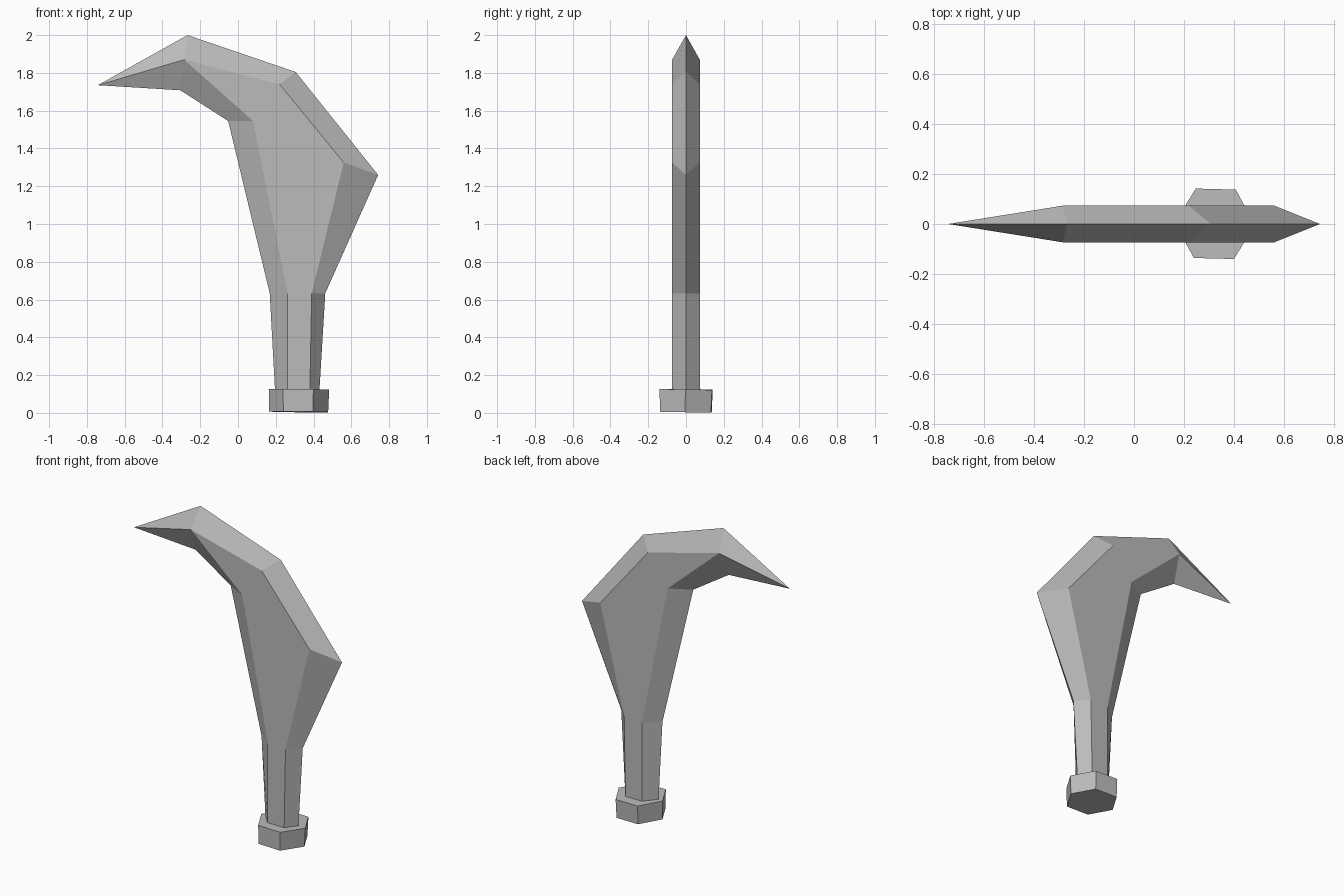
import bpy
import bmesh
import math

cube = bpy.data.objects.get("Cube")
if cube:
    bpy.data.objects.remove(cube, do_unlink=True)

steel = bpy.data.materials.new("grey steel")
steel.use_nodes = True
GREY = (0.5, 0.5, 0.5, 1)
steel.diffuse_color = GREY
steel.node_tree.nodes["Principled BSDF"].inputs["Base Color"].default_value = GREY

HALF = 0.073  # half thickness of the flat sides


def finish(bm, name):
    bmesh.ops.recalc_face_normals(bm, faces=bm.faces)
    mesh = bpy.data.meshes.new(name)
    bm.to_mesh(mesh)
    bm.free()
    mesh.materials.append(steel)
    obj = bpy.data.objects.new(name, mesh)
    bpy.context.collection.objects.link(obj)
    return obj


def bevelled_plate(name, rim, flat, strips):
    """Flat plate on both sides, joined to a sharp central rim by strips."""
    bm = bmesh.new()
    edge = {k: bm.verts.new((x, 0, z)) for k, (x, z) in rim.items()}
    for side in (-1, 1):
        verts = dict(edge)
        for k, (x, z) in flat.items():
            verts[k] = bm.verts.new((x, side * HALF, z))
        bm.faces.new([verts[k] for k in flat])
        for strip in strips:
            bm.faces.new([verts[k] for k in strip.split()])
    return finish(bm, name)


# Hooked blade: outer rim, flat cheek, and the bevels between them
bevelled_plate(
    "hooked_blade",
    rim={"tip": (-0.742, 1.735), "crown": (-0.267, 2.0), "shoulder": (0.305, 1.805),
         "heel": (0.742, 1.26), "back": (0.462, 0.633), "front": (0.168, 0.633),
         "throat": (-0.052, 1.545), "chin": (-0.305, 1.708)},
    flat={"f_crown": (-0.285, 1.87), "f_shoulder": (0.22, 1.74), "f_heel": (0.56, 1.325),
          "f_back": (0.39, 0.633), "f_front": (0.263, 0.633), "f_throat": (0.08, 1.545)},
    strips=["tip crown f_crown", "crown shoulder f_shoulder f_crown",
            "shoulder heel f_heel f_shoulder", "heel back f_back f_heel",
            "front throat f_throat f_front", "throat chin f_crown f_throat",
            "chin tip f_crown", "back front f_front f_back"])

# Six-sided handle, tapering downwards
bevelled_plate(
    "handle",
    rim={"back": (0.462, 0.633), "front": (0.168, 0.633),
         "low_back": (0.43, 0.1), "low_front": (0.197, 0.1)},
    flat={"f_back": (0.39, 0.633), "f_front": (0.263, 0.633),
          "f_low_front": (0.263, 0.1), "f_low_back": (0.38, 0.1)},
    strips=["back low_back f_low_back f_back", "front low_front f_low_front f_front",
            "low_back low_front f_low_front f_low_back"])

# Hexagonal pommel
bm = bmesh.new()
bmesh.ops.create_cone(bm, cap_ends=True, segments=6, radius1=0.156, radius2=0.16, depth=0.12)
pommel = finish(bm, "pommel")
pommel.location = (0.322, 0, 0.065)
pommel.rotation_euler = (math.radians(0.6), math.radians(0.8), math.radians(88.5))
